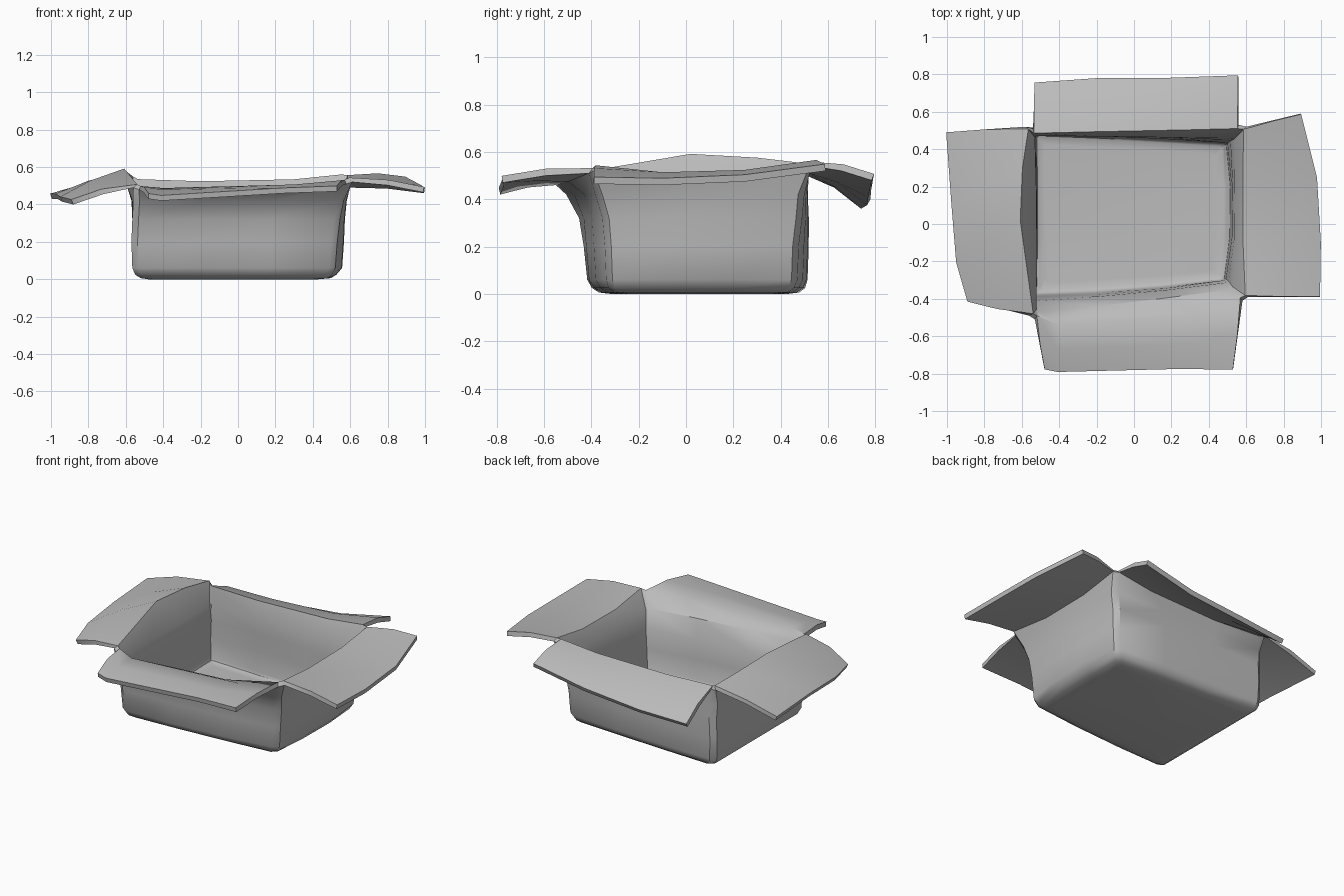
import bpy, bmesh
from mathutils import Vector

if "Cube" in bpy.data.objects:
    bpy.data.objects.remove(bpy.data.objects["Cube"])

# Wall levels: height, outward bulge, corners (front-left, front-right, back-right, back-left)
LEVELS = [
    (0.000, 0.00, [(-.48, -.32), (.42, -.26), (.43, .38), (-.48, .43)]),
    (0.006, 0.01, [(-.52, -.37), (.48, -.30), (.49, .43), (-.52, .48)]),
    (0.025, 0.02, [(-.55, -.40), (.50, -.325), (.51, .455), (-.55, .505)]),
    (0.060, 0.03, [(-.565, -.42), (.52, -.335), (.53, .47), (-.565, .515)]),
    (0.20, 0.03, [(-.57, -.435), (.53, -.34), (.54, .475), (-.57, .52)]),
    (0.32, 0.02, [(-.565, -.455), (.545, -.35), (.555, .49), (-.565, .52)]),
    (0.42, 0.01, [(-.56, -.51), (.565, -.38), (.575, .50), (-.57, .515)]),
]
SIDE_BULGE = (.6, 1, .3, 0)
# Hinge line of each flap: front, right, back, left
RIM = [
    [(-.53, -.51, .48), (-.40, -.55, .46), (.35, -.50, .475), (.58, -.41, .51)],
    [(.61, -.39, .52), (.60, -.10, .49), (.60, .25, .495), (.60, .52, .535)],
    [(.56, .53, .54), (.30, .52, .51), (-.20, .51, .50), (-.54, .51, .52)],
    [(-.58, .52, .53), (-.61, .30, .55), (-.62, .02, .565), (-.56, -.49, .49)],
]
# Outer edge of each flap, same order
OUTER = [
    [(-.48, -.77, .43), (-.41, -.785, .42), (.25, -.77, .46), (.53, -.775, .47)],
    [(.99, -.39, .465), (.995, -.10, .46), (.975, .25, .475), (.89, .59, .52)],
    [(.56, .785, .48), (.20, .77, .41), (-.20, .765, .375), (-.53, .74, .36)],
    [(-.995, .49, .43), (-.965, .10, .43), (-.94, -.20, .415), (-.88, -.41, .40)],
]


def wall_ring(z, bulge, corners):
    """Four points on each side of a skewed rectangle; corners are cut off."""
    pts = []
    for k in range(4):
        a, b = Vector(corners[k]), Vector(corners[(k + 1) % 4])
        out = Vector((b.y - a.y, a.x - b.x)).normalized()
        for t, f in ((.03, 0), (.33, 1), (.67, 1), (.97, 0)):
            p = a.lerp(b, t) + out * bulge * f * SIDE_BULGE[k]
            pts.append((p.x, p.y, z))
    return pts


bm = bmesh.new()
rings = [[bm.verts.new(p) for p in wall_ring(*lv)] for lv in LEVELS]
rings.append([bm.verts.new(p) for side in RIM for p in side])

# Floor and walls
bm.faces.new(rings[0][::-1])
for lo, hi in zip(rings, rings[1:]):
    for i in range(16):
        j = (i + 1) % 16
        bm.faces.new((lo[i], lo[j], hi[j], hi[i]))

# Four bent flaps
for k in range(4):
    row = rings[-1][4 * k:4 * k + 4]
    start = [v.co.copy() for v in row]
    for t, lift in ((.5, .01), (1, 0)):
        new = [bm.verts.new(s.lerp(Vector(o), t) + Vector((0, 0, lift)))
               for s, o in zip(start, OUTER[k])]
        for i in range(3):
            bm.faces.new((row[i], row[i + 1], new[i + 1], new[i]))
        row = new

mesh = bpy.data.meshes.new("open_box")
bm.to_mesh(mesh)
bm.free()
box = bpy.data.objects.new("open_box", mesh)
bpy.context.collection.objects.link(box)

# Board thickness goes to the inside; walls are thicker than flaps
n_wall = 16 * len(LEVELS)
group = box.vertex_groups.new(name="board")
group.add(list(range(n_wall)), 1.0, 'REPLACE')
group.add(list(range(n_wall, len(mesh.vertices))), 0.65, 'REPLACE')
solid = box.modifiers.new("thickness", 'SOLIDIFY')
solid.thickness = 0.045
solid.offset = -1
solid.vertex_group = "board"

mat = bpy.data.materials.new("plain grey")
mat.diffuse_color = (0.5, 0.5, 0.5, 1)
mat.use_nodes = True
mat.node_tree.nodes["Principled BSDF"].inputs["Base Color"].default_value = mat.diffuse_color
mesh.materials.append(mat)

bpy.context.view_layer.objects.active = box
box.select_set(True)
bpy.ops.object.modifier_apply(modifier="thickness")
bpy.ops.object.shade_smooth_by_angle(angle=0.6)
